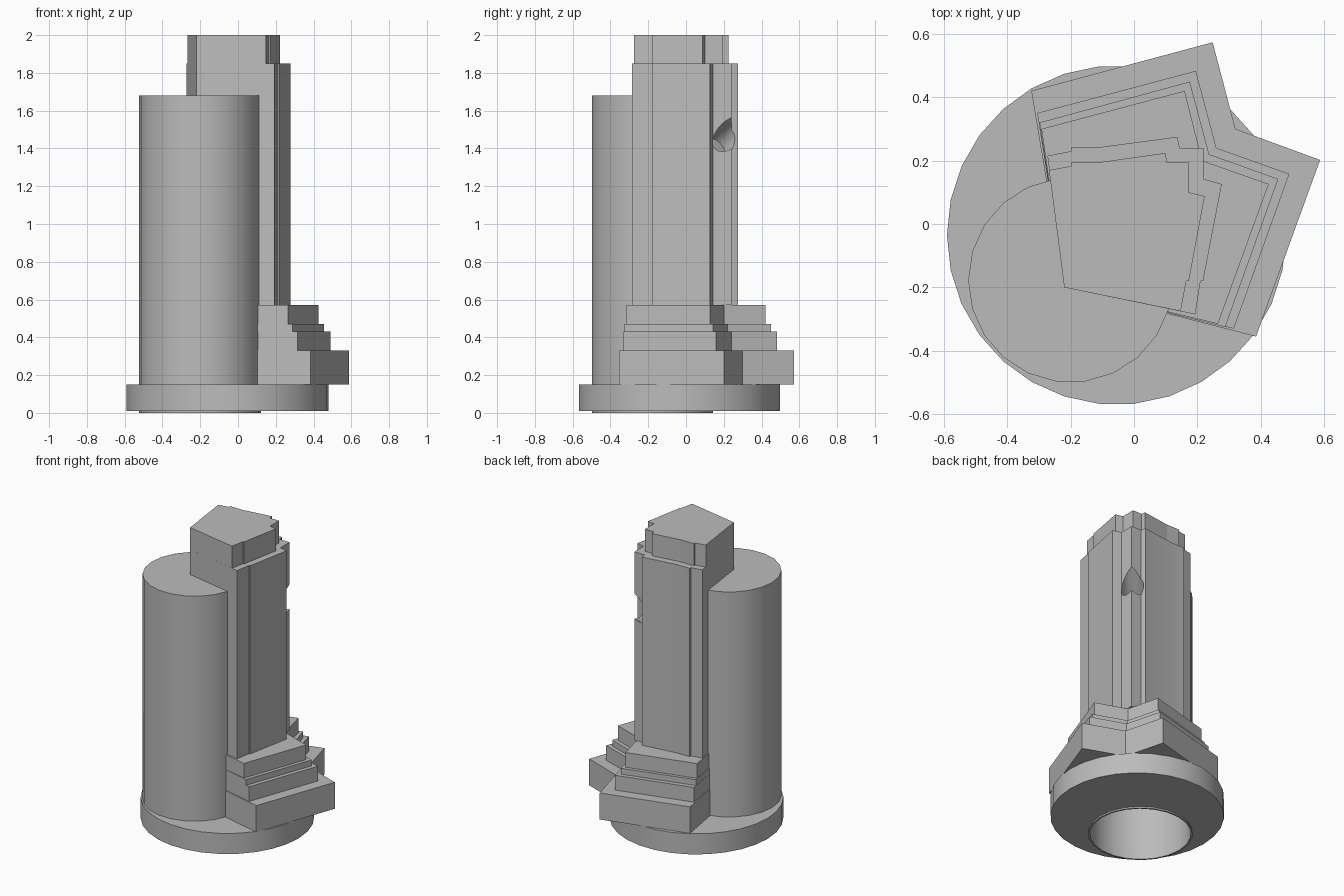
import bpy, bmesh, math
from mathutils import Matrix, Vector

default = bpy.data.objects.get("Cube")
if default:
    bpy.data.objects.remove(default, do_unlink=True)

grey = bpy.data.materials.new("plain grey")
grey.use_nodes = True
COLOUR = (0.5, 0.5, 0.5, 1)
grey.diffuse_color = COLOUR
grey.node_tree.nodes["Principled BSDF"].inputs["Base Color"].default_value = COLOUR


def make(name, bm):
    bmesh.ops.recalc_face_normals(bm, faces=bm.faces)
    mesh = bpy.data.meshes.new(name)
    bm.to_mesh(mesh)
    bm.free()
    mesh.materials.append(grey)
    ob = bpy.data.objects.new(name, mesh)
    bpy.context.collection.objects.link(ob)
    return ob


def prism(name, outline, low, high):
    bm = bmesh.new()
    face = bm.faces.new([bm.verts.new((x, y, low)) for x, y in outline])
    top = bmesh.ops.extrude_face_region(bm, geom=[face])["geom"]
    verts = [v for v in top if isinstance(v, bmesh.types.BMVert)]
    bmesh.ops.translate(bm, vec=(0, 0, high - low), verts=verts)
    if not face.is_valid or len(bm.faces) < len(outline) + 2:
        bm.faces.new([v for v in bm.verts if v not in verts])
    return make(name, bm)


def drum(name, centre, radius, low, high, sides):
    ring = [(centre[0] + radius * math.cos(math.tau * i / sides),
             centre[1] + radius * math.sin(math.tau * i / sides)) for i in range(sides)]
    return prism(name, ring, low, high)


def cut(ob, cutter):
    mod = ob.modifiers.new("cut", 'BOOLEAN')
    mod.operation, mod.solver, mod.object = 'DIFFERENCE', 'EXACT', cutter
    deps = bpy.context.evaluated_depsgraph_get()
    mesh = bpy.data.meshes.new_from_object(ob.evaluated_get(deps))
    ob.modifiers.clear()
    ob.data = mesh


# Round foot and tall tube
AXIS = (-0.2, -0.177)
foot = drum("round_foot", (-0.055, -0.035), 0.535, 0.01, 0.15, 30)
tube = drum("tube", AXIS, 0.323, 0, 1.68, 22)

# Stepped plinth with a notch at its back corner
CORNER = (-0.22, -0.2)
steps = [
    (0.15, 0.33, [(0.385, -0.355), (0.587, 0.202), (0.32, 0.3), (0.248, 0.573), (-0.324, 0.42)]),
    (0.33, 0.43, [(0.315, -0.33), (0.49, 0.158), (0.26, 0.24), (0.195, 0.483), (-0.305, 0.35)]),
    (0.43, 0.47, [(0.288, -0.325), (0.455, 0.142), (0.237, 0.22), (0.176, 0.449), (-0.298, 0.32)]),
    (0.47, 0.57, [(0.265, -0.315), (0.425, 0.126), (0.215, 0.2), (0.16, 0.42), (-0.292, 0.3)]),
]
parts = [foot, tube]
for i, (low, high, rim) in enumerate(steps):
    parts.append(prism(f"plinth_step_{i + 1}", [CORNER] + rim, low, high))

# Ribbed post and its narrower head
post = prism("post", [CORNER, (0.193, -0.285), (0.21, -0.18), (0.218, -0.18), (0.277, 0.126),
                      (0.22, 0.142), (0.22, 0.24), (0.144, 0.24), (0.137, 0.275),
                      (-0.103, 0.243), (-0.197, 0.243), (-0.197, 0.23), (-0.273, 0.215)],
             0.57, 1.85)
head = prism("post_head", [CORNER, (0.147, -0.275), (0.165, -0.18), (0.173, -0.18),
                           (0.223, 0.088), (0.172, 0.1), (0.172, 0.196), (0.103, 0.196),
                           (0.1, 0.224), (-0.1, 0.196), (-0.197, 0.196), (-0.197, 0.183),
                           (-0.268, 0.17)], 1.85, 2)
parts.append(post)

# Bore from below
bore = drum("bore_cutter", AXIS, 0.312, -0.1, 1.65, 22)
for ob in parts:
    cut(ob, bore)

# Slanted hole in the back corner of the post
bm = bmesh.new()
direction = Vector((0.8, 0.8, 0.75)).normalized()
turn = direction.to_track_quat('Z', 'Y').to_matrix().to_4x4()
bmesh.ops.create_cone(bm, cap_ends=True, segments=24, radius1=0.07, radius2=0.07, depth=0.3,
                      matrix=Matrix.Translation((0.22, 0.24, 1.48)) @ turn)
drill = make("drill_cutter", bm)
cut(post, drill)

for cutter in (bore, drill):
    bpy.data.objects.remove(cutter, do_unlink=True)

# Smooth the round walls, keep the edges sharp
for ob in (foot, tube, post):
    bpy.ops.object.select_all(action='DESELECT')
    ob.select_set(True)
    bpy.context.view_layer.objects.active = ob
    bpy.ops.object.shade_smooth_by_angle(angle=math.radians(20 if ob is not post else 16))
